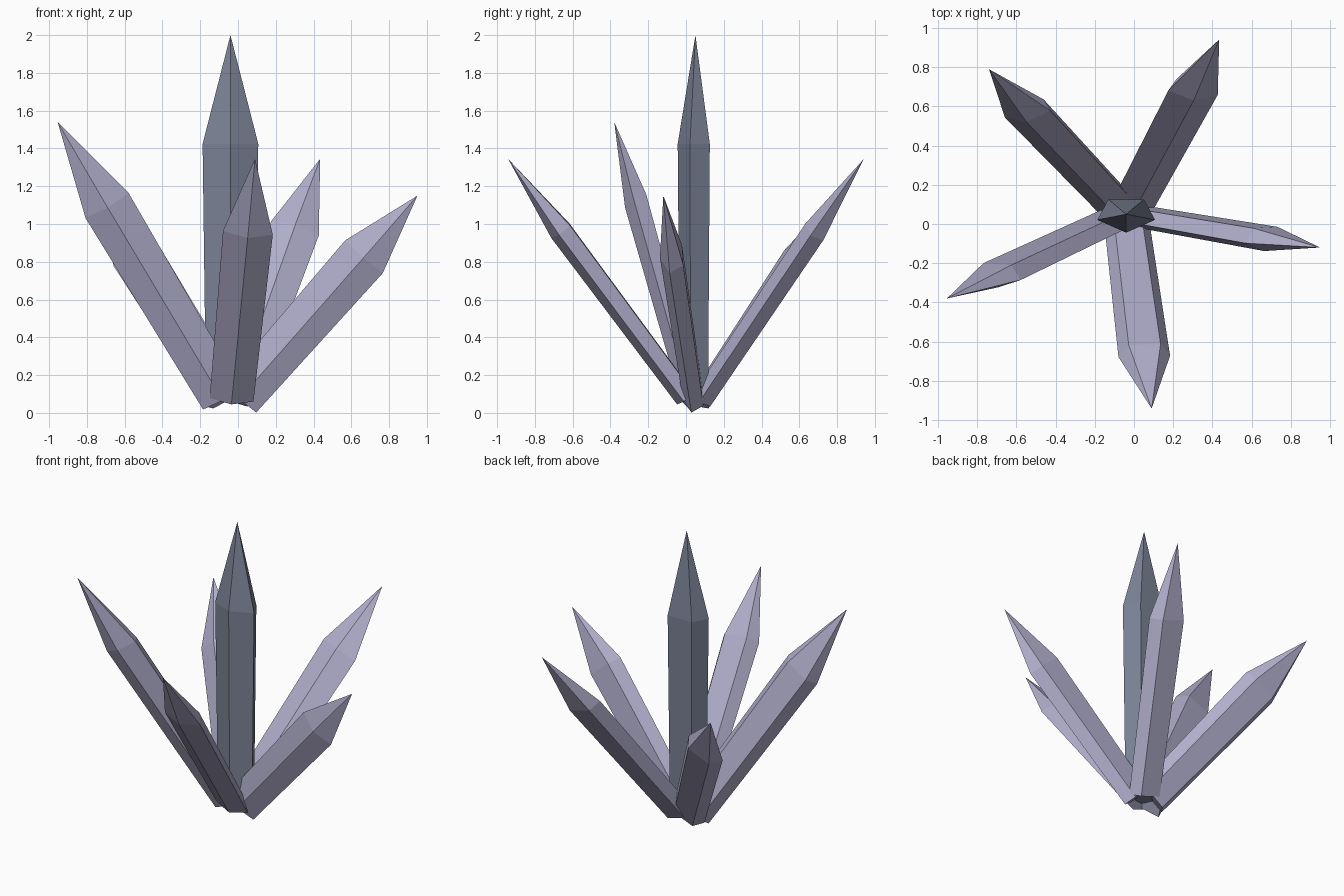
import bpy, bmesh, math
from mathutils import Vector, Matrix

if "Cube" in bpy.data.objects:
    bpy.data.objects.remove(bpy.data.objects["Cube"])


def material(name, rgb):
    m = bpy.data.materials.new(name)
    m.diffuse_color = (*rgb, 1)
    m.use_nodes = True
    m.node_tree.nodes["Principled BSDF"].inputs["Base Color"].default_value = m.diffuse_color
    return m


slate = material("slate_blue_crystal", (0.195, 0.222, 0.300))
lavender = material("pale_lavender_crystal", (0.440, 0.425, 0.600))

UP = Vector((0, 0, 1))
CENTRE = Vector((-0.04, 0.05, 0.08))


# Flattened five-sided crystal: slightly tapered shaft, then a long point
def crystal(name, base, tip, rx, ry, mat):
    axis = tip - base
    length = axis.length
    bm = bmesh.new()

    def ring(scale, z):
        angles = [math.radians(-90 + 72 * i) for i in range(5)]
        return [bm.verts.new((rx * scale * math.cos(a), ry * scale * math.sin(a), z))
                for a in angles]

    foot = ring(0.88, 0)
    shoulder = ring(1, 0.7 * length)
    point = bm.verts.new((0, 0, length))
    bm.faces.new(foot[::-1])
    for i in range(5):
        j = (i + 1) % 5
        bm.faces.new((foot[i], foot[j], shoulder[j], shoulder[i]))
        bm.faces.new((shoulder[i], shoulder[j], point))
    mesh = bpy.data.meshes.new(name)
    bm.to_mesh(mesh)
    bm.free()
    mesh.materials.append(mat)
    obj = bpy.data.objects.new(name, mesh)
    bpy.context.collection.objects.link(obj)
    turn = UP.rotation_difference(axis).to_matrix().to_4x4()
    obj.matrix_world = Matrix.Translation(base) @ turn


# Tall upright crystal
crystal("centre_crystal", CENTRE, Vector((-0.04, 0.05, 2.0)), 0.155, 0.094, slate)

# Five leaning crystals, fanned evenly around the centre
tips = {
    "right_crystal": (0.95, -0.12, 1.15),
    "back_right_crystal": (0.435, 0.942, 1.345),
    "back_left_crystal": (-0.74, 0.79, 1.15),
    "left_crystal": (-0.955, -0.38, 1.54),
    "front_crystal": (0.09, -0.942, 1.345),
}
for name, tip in tips.items():
    tip = Vector(tip)
    out = tip - CENTRE
    out.z = 0
    crystal(name, CENTRE + out.normalized() * 0.05, tip, 0.139, 0.067, lavender)
